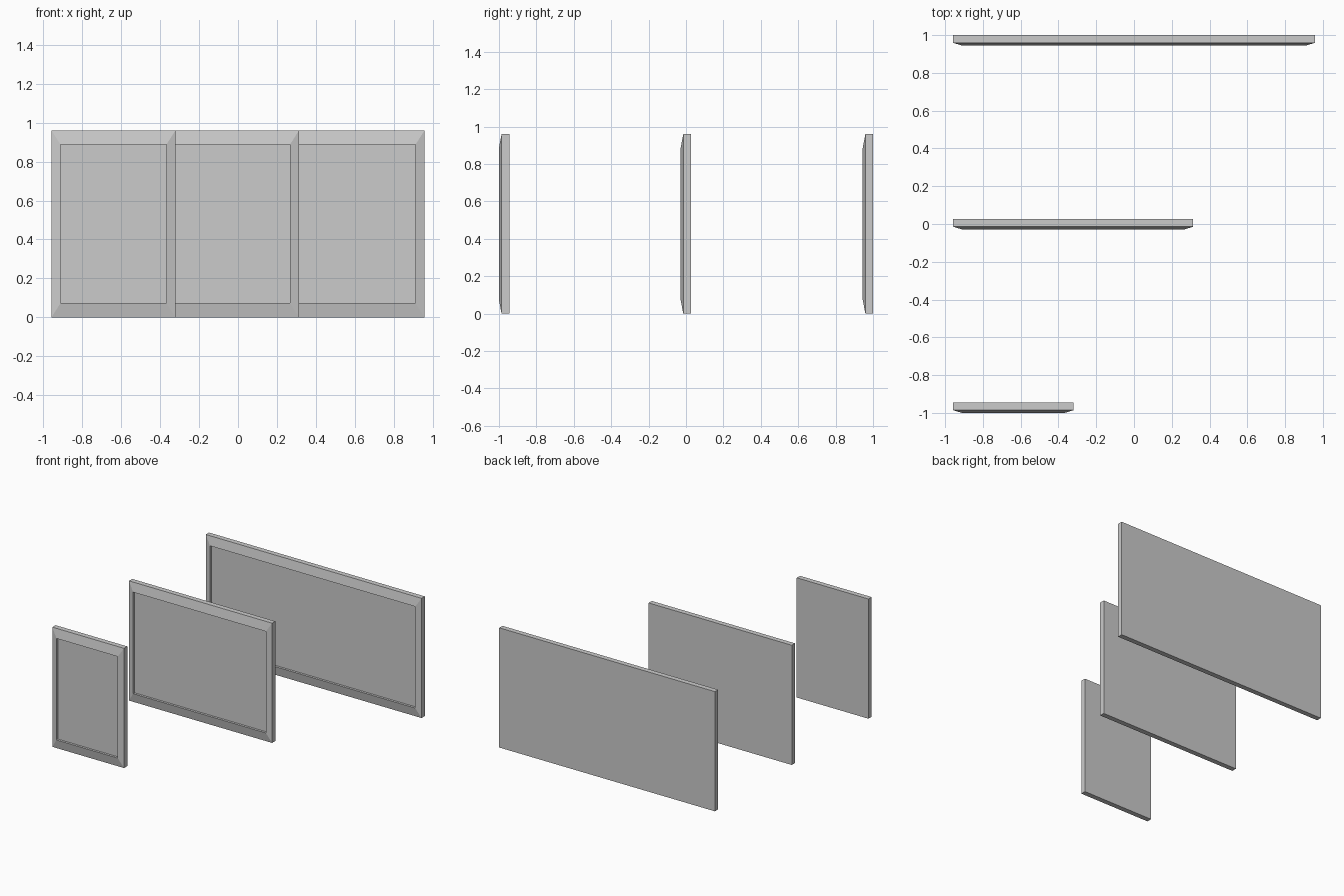
import bpy, bmesh

if "Cube" in bpy.data.objects:
    bpy.data.objects.remove(bpy.data.objects["Cube"])

HEIGHT, THICK = 0.96, 0.055
LEFT = -0.957
FRAME_X, FRAME_Z = 0.046, 0.073   # frame widths
SLOPE, RECESS = 0.014, 0.018      # rise of sloped frame, depth of recess


def framed_panel(name, right, y_front):
    """Flat slab with a mitred, sloping frame around a recessed face."""
    bm = bmesh.new()

    def ring(inset, y):
        x0, x1 = LEFT + FRAME_X * inset, right - FRAME_X * inset
        z0, z1 = FRAME_Z * inset, HEIGHT - FRAME_Z * inset
        return [bm.verts.new((x, y, z)) for x, z in
                ((x0, z0), (x1, z0), (x1, z1), (x0, z1))]

    # back edge, outer front edge, frame lip, recess floor
    rings = [ring(0, y_front + THICK), ring(0, y_front + SLOPE),
             ring(1, y_front), ring(1, y_front + RECESS)]
    for a, b in zip(rings, rings[1:]):
        for i in range(4):
            j = (i + 1) % 4
            bm.faces.new((a[i], a[j], b[j], b[i]))
    bm.faces.new(rings[0][::-1])
    bm.faces.new(rings[-1])
    bmesh.ops.recalc_face_normals(bm, faces=bm.faces)

    mesh = bpy.data.meshes.new(name)
    bm.to_mesh(mesh)
    bm.free()
    bpy.context.collection.objects.link(bpy.data.objects.new(name, mesh))


# Three panels of growing width, front to back
framed_panel("narrow_panel", -0.321, -1.0)
framed_panel("medium_panel", 0.313, -0.0285)
framed_panel("wide_panel", 0.957, 0.945)
